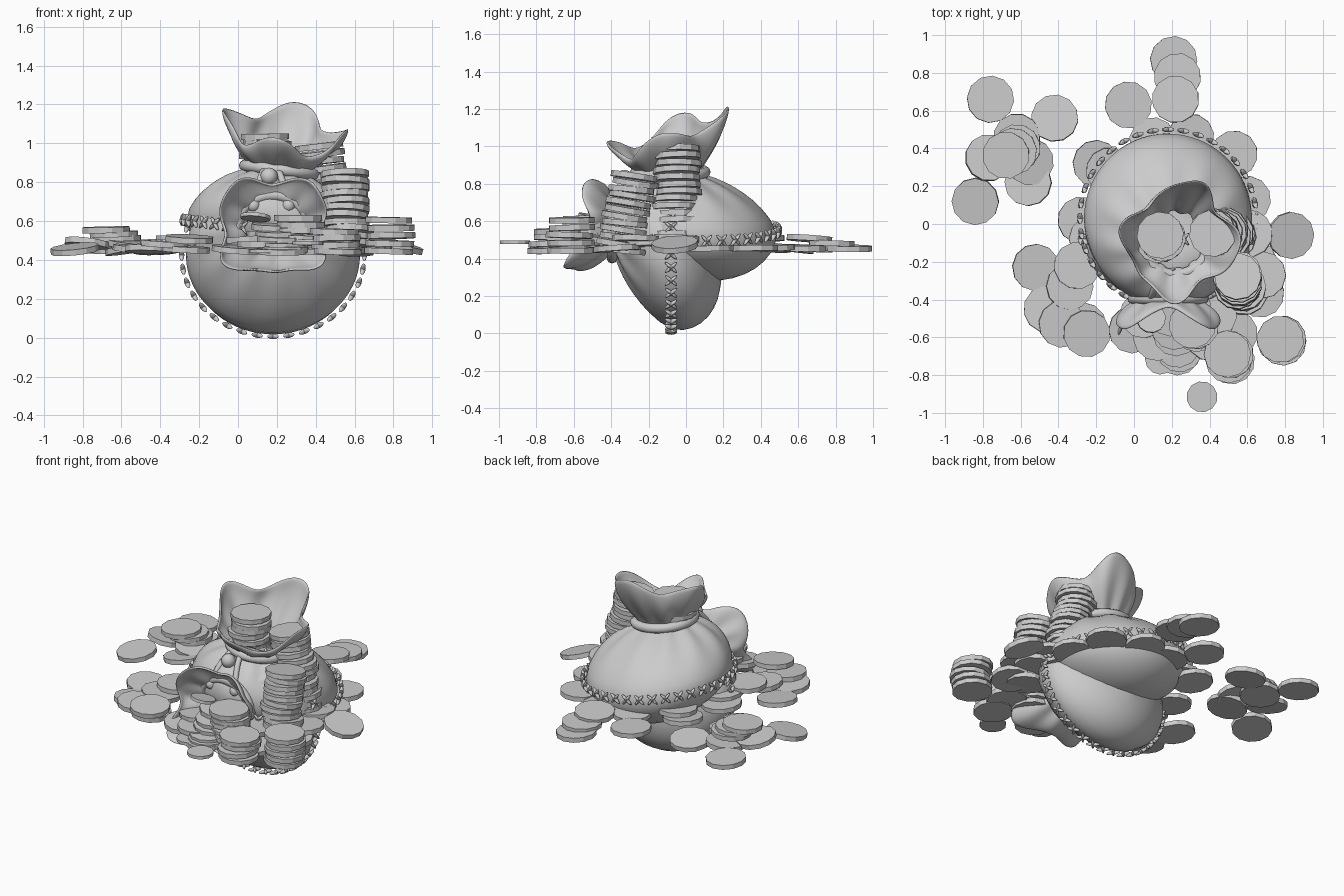
import bpy, bmesh, random
from math import sin, cos, pi, radians, hypot
from mathutils import Matrix, Vector, Euler

if "Cube" in bpy.data.objects:
    bpy.data.objects.remove(bpy.data.objects["Cube"])

random.seed(4)
SEAM_R = 0.47
NECK = 0.31
COIN_R = 0.125
FLOOR = 0.445


def add_object(name, bm, matrix=Matrix(), smooth=None):
    mesh = bpy.data.meshes.new(name)
    bmesh.ops.recalc_face_normals(bm, faces=bm.faces)
    bm.to_mesh(mesh)
    bm.free()
    ob = bpy.data.objects.new(name, mesh)
    bpy.context.collection.objects.link(ob)
    ob.matrix_world = matrix
    if smooth:
        bpy.ops.object.select_all(action='DESELECT')
        bpy.context.view_layer.objects.active = ob
        ob.select_set(True)
        bpy.ops.object.shade_smooth_by_angle(angle=radians(smooth))
    return ob


def tube(name, points, radius, matrix=Matrix(), cyclic=False):
    cu = bpy.data.curves.new(name, 'CURVE')
    cu.dimensions = '3D'
    cu.bevel_depth = radius
    cu.bevel_resolution = 3
    cu.use_fill_caps = True
    cu.resolution_u = 3
    sp = cu.splines.new('NURBS')
    sp.points.add(len(points) - 1)
    for p, co in zip(sp.points, points):
        p.co = (*co, 1)
    sp.use_cyclic_u = cyclic
    sp.use_endpoint_u = not cyclic
    ob = bpy.data.objects.new(name, cu)
    bpy.context.collection.objects.link(ob)
    ob.matrix_world = matrix


# Bag body profile: radius, height along the bag axis (seam at height 0)
BODY = [(.002, -.27), (.14, -.255), (.27, -.205), (.39, -.12), (.47, 0),
        (.42, .125), (.35, .2), (.27, .26), (.19, .295), (.15, NECK)]


def bag(name, matrix, shear, rim, tilt, squash, phase):
    n = 64
    rows = [(r, h, 0) for r, h in BODY]
    rows += [(.15 + .145 * sin(t * pi / 12), NECK, t / 6) for t in range(1, 7)]
    bm = bmesh.new()
    rings = []
    for r, h0, t in rows:
        ring = []
        for k in range(n):
            a = 2 * pi * k / n
            # broad corners at the rim, fine gathers near the neck
            gather = .07 * max(0, 1 - abs(h0 - .3) / .16) * (1 - t) * cos(11 * a + phase)
            rr = r * (1 + .13 * t * cos(4 * a + phase) + .05 * t * sin(7 * a) + gather)
            hh = h0 + t * (rim - NECK + tilt * sin(a) + .045 * cos(4 * a + phase))
            ring.append(bm.verts.new((rr * cos(a), rr * sin(a) * squash + shear * h0, hh)))
        rings.append(ring)
    for lo, hi in zip(rings, rings[1:]):
        for k in range(n):
            bm.faces.new((lo[k], lo[(k + 1) % n], hi[(k + 1) % n], hi[k]))
    bm.faces.new(rings[0][::-1])
    ob = add_object(name, bm, matrix, 60)
    ob.modifiers.new('cloth thickness', 'SOLIDIFY').thickness = .014
    sub = ob.modifiers.new('soften', 'SUBSURF')
    sub.levels = sub.render_levels = 1

    # Neck cord
    ring = [2 * pi * k / 16 for k in range(16)]
    tube(name + '_cord', [(.19 * cos(a), .19 * sin(a) * squash + shear * .3, .315) for a in ring],
         .03, matrix, True)

    # Cross stitches round the seam
    bm = bmesh.new()
    for k in range(36):
        a = 2 * pi * k / 36
        pos = Vector((SEAM_R * cos(a), SEAM_R * sin(a) * squash, 0))
        for s in (-1, 1):
            m = (Matrix.Translation(pos) @ Matrix.Rotation(a, 4, 'Z')
                 @ Matrix.Rotation(s * radians(42), 4, 'X'))
            bmesh.ops.create_uvsphere(bm, u_segments=8, v_segments=6, radius=1,
                                      matrix=m @ Matrix.Diagonal((.014, .01, .043, 1)))
    add_object(name + '_stitches', bm, matrix, 60)


bag('standing_bag', Matrix.Translation((.18, .03, .55)) @ Matrix.Rotation(radians(7), 4, 'Y'),
    -.38, .53, .1, 1, .6)
bag('lying_bag', Matrix.Translation((.18, -.08, .425)) @ Matrix.Rotation(radians(90), 4, 'X'),
    .48, .48, -.07, .89, pi)

# Loose cord ends, each with a knot, in front of the standing bag
bm = bmesh.new()
for side in (-1, 1):
    x = .17 + .09 * side
    tube('cord_end_left' if side < 0 else 'cord_end_right',
         [(.17 + .03 * side, -.24, .87), (.17 + .06 * side, -.36, .83), (x, -.4, .68)], .018)
    bmesh.ops.create_uvsphere(bm, u_segments=12, v_segments=8, radius=.035,
                              matrix=Matrix.Translation((x, -.4, .68)))
bmesh.ops.create_uvsphere(bm, u_segments=12, v_segments=8, radius=.045,
                          matrix=Matrix.Translation((.16, -.33, .83)))
add_object('cord_knots', bm, smooth=60)


def coins(name, items):
    """items: position, tilt about x and y in degrees, radius"""
    bm = bmesh.new()
    for pos, tx, ty, r in items:
        rot = Euler((radians(tx), radians(ty), 0)).to_matrix().to_4x4()
        spin = Matrix.Rotation(random.uniform(0, pi), 4, 'Z')
        bmesh.ops.create_cone(bm, cap_ends=True, segments=12, radius1=r, radius2=r,
                              depth=.24 * r, matrix=Matrix.Translation(pos) @ rot @ spin)
    add_object(name, bm)


def stack(name, base, top, n, tx=0, ty=0):
    items = []
    for i in range(n):
        jitter = Vector((random.uniform(-.016, .016), random.uniform(-.016, .016), 0))
        items.append((Vector(base).lerp(Vector(top), i / (n - 1)) + jitter,
                      tx + random.uniform(-2, 2), ty + random.uniform(-2, 2), COIN_R))
    coins(name, items)


def scatter(name, spots, r=COIN_R, tilt=6):
    """Each coin rests on the coins already under it."""
    items = []
    for x, y in spots:
        below = [p.z + .026 for p, *_ in items if hypot(p.x - x, p.y - y) < 1.6 * r]
        items.append((Vector((x, y, max(below, default=FLOOR + .01))),
                      random.uniform(-tilt, tilt), random.uniform(-tilt, tilt), r))
    coins(name, items)


# Coin stacks
stack('tall_stack_side', (.53, -.06, FLOOR), (.42, -.04, .985), 15, ty=-6)
stack('tall_stack_front', (.57, -.35, FLOOR), (.55, -.27, .84), 12, tx=-8)
stack('corner_stack', (.79, -.63, FLOOR), (.77, -.62, .605), 5)
stack('front_stack', (.5, -.71, FLOOR), (.49, -.69, .545), 4)
stack('mouth_stack', (.33, -.56, FLOOR), (.32, -.53, .615), 6)
stack('spill_stack', (.22, -.67, FLOOR), (.2, -.48, .57), 5, tx=5)
stack('coins_in_standing_bag', (.15, -.08, .9), (.135, -.065, 1.035), 5)
stack('left_pile_top', (-.63, .4, .51), (-.665, .375, .555), 3)

# Loose coins
scatter('loose_coins_back_left', [(-.76, .66), (-.42, .56), (-.84, .12), (-.62, .46), (-.56, .22),
                                  (-.77, .35), (-.55, .33)], tilt=9)
scatter('loose_coins_front_left', [(-.52, -.23), (-.46, -.45), (-.27, -.54), (-.38, -.53),
                                   (-.34, -.33), (-.3, -.22), (-.25, -.58)])
scatter('loose_coins_back', [(.21, .87), (.23, .78), (.22, .66), (-.03, .63), (.53, .37),
                             (.3, .46), (.1, .44), (-.2, .32), (-.13, .28)], tilt=4)
scatter('loose_coins_sides', [(-.28, .02), (-.22, -.08), (.6, .13), (.67, -.37), (.63, -.2),
                              (.61, -.05), (.68, -.27)], tilt=4)
scatter('loose_coins_front', [(-.01, -.56), (.24, -.66), (.53, -.58), (.12, -.6), (.4, -.6),
                              (.05, -.48), (.42, -.48), (.17, -.42), (.28, -.42)], tilt=5)
coins('leaning_coin', [((.83, -.06, .475), 4, 16, COIN_R)])
coins('small_coins', [((.14, -.715, .445), 0, 0, .082), ((.36, -.915, .488), 0, 0, .082),
                      ((.09, -.5, .62), -12, 5, .078)])
